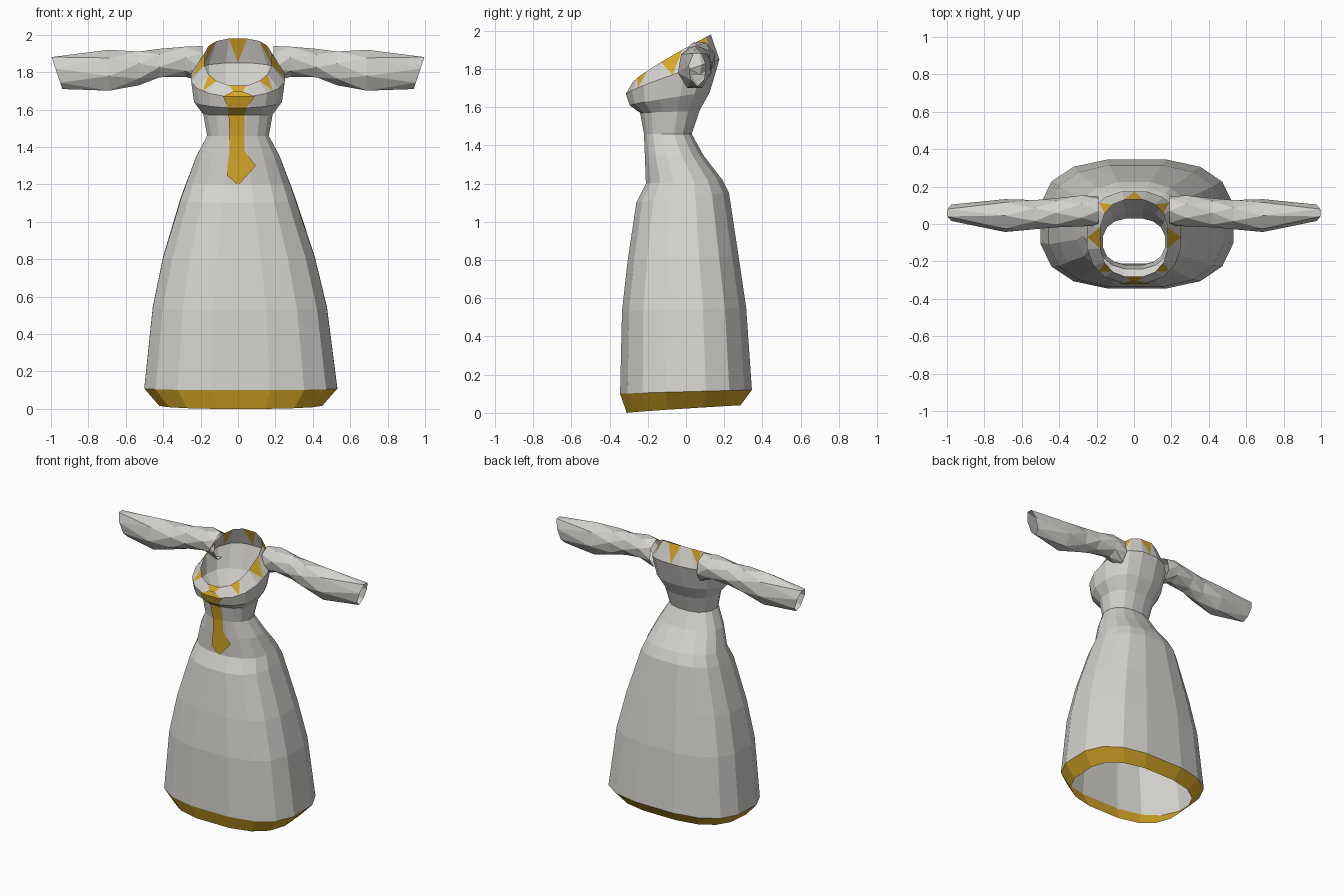
import bpy, bmesh, math

if "Cube" in bpy.data.objects:
    bpy.data.objects.remove(bpy.data.objects["Cube"])

def material(name, rgb):
    m = bpy.data.materials.new(name)
    m.diffuse_color = (*rgb, 1)
    m.use_nodes = True
    m.node_tree.nodes["Principled BSDF"].inputs["Base Color"].default_value = m.diffuse_color
    return m

WHITE = material("off white cloth", (0.66, 0.65, 0.62))
GOLD = material("gold trim", (0.68, 0.39, 0.02))
N = 16

def finish(bm, name, mats, recalc=True):
    if recalc:
        bmesh.ops.recalc_face_normals(bm, faces=bm.faces)
    me = bpy.data.meshes.new(name)
    bm.to_mesh(me)
    bm.free()
    for m in mats:
        me.materials.append(m)
    ob = bpy.data.objects.new(name, me)
    bpy.context.collection.objects.link(ob)
    return ob

def spow(v, p):
    return math.copysign(abs(v) ** p, v)

def body_ring(bm, zf, zb, cx, rx, yf, yb, n):
    """Rounded-box ring, tilted from zf at the front to zb at the back."""
    out = []
    for i in range(N):
        a = 2 * math.pi * (i + 0.5) / N + math.pi / 2
        s = spow(math.sin(a), 2 / n) / 0.984
        x = cx + rx * spow(math.cos(a), 2 / n) / 0.984
        t = min(1.0, max(0.0, (1 + s) / 2))
        out.append(bm.verts.new((x, yf + (yb - yf) * t, zf + (zb - zf) * t ** 0.85)))
    return out

def bridge(bm, a, b, mat=0):
    n = len(a)
    for i in range(n):
        j = (i + 1) % n
        bm.faces.new((a[i], a[j], b[j], b[i])).material_index = mat

# Skirt and bodice, open at hem and neck: z front, z back, centre x, half width, y front, y back, squareness
rings = [
    (0.00, 0.04, 0.015, 0.435, -0.31, 0.285, 2.7),
    (0.10, 0.12, 0.015, 0.515, -0.345, 0.345, 2.7),
    (0.53, 0.55, 0.01, 0.465, -0.335, 0.315, 2.7),
    (0.80, 0.82, 0.005, 0.405, -0.305, 0.275, 2.6),
    (1.10, 1.15, 0, 0.305, -0.26, 0.225, 2.5),
    (1.20, 1.22, 0, 0.275, -0.21, 0.19, 2.4),
    (1.34, 1.35, 0, 0.225, -0.215, 0.09, 2.4),
    (1.46, 1.46, 0, 0.165, -0.22, 0.03, 2.4),
    (1.57, 1.58, 0, 0.185, -0.24, 0.07, 2.4),
    (1.61, 1.68, 0, 0.235, -0.295, 0.125, 2.4),
    (1.67, 1.85, 0, 0.25, -0.315, 0.175, 2.4),
]
bm = bmesh.new()
loops = [body_ring(bm, *r) for r in rings]
for k in range(len(loops) - 1):
    bridge(bm, loops[k], loops[k + 1], 1 if k == 0 else 0)

# Neckline band with alternating gold teeth (one centred at the back and one at the front)
low = loops[-1]
top = body_ring(bm, 1.73, 1.98, 0, 0.18, -0.28, 0.13, 2.5)
for i in range(N):
    j = (i + 1) % N
    if i % 2:
        apex = bm.verts.new((low[i].co + low[j].co) / 2)
        bm.faces.new((low[i], apex, top[i]))
        bm.faces.new((apex, low[j], top[j]))
        bm.faces.new((apex, top[j], top[i])).material_index = 1
    else:
        bm.faces.new((low[i], low[j], top[j], top[i]))
finish(bm, "gown_body", [WHITE, GOLD])

# Sleeves: x, z centre, z radius, y centre, y radius
sleeve = [
    (0.19, 1.84, 0.10, 0.07, 0.08),
    (0.28, 1.86, 0.085, 0.07, 0.085),
    (0.42, 1.845, 0.08, 0.06, 0.08),
    (0.53, 1.825, 0.095, 0.05, 0.08),
    (0.69, 1.805, 0.115, 0.045, 0.09),
    (0.97, 1.80, 0.09, 0.06, 0.045),
]
for side, name in ((-1, "left_sleeve"), (1, "right_sleeve")):
    bm = bmesh.new()
    prev = None
    for k, (x, zc, rz, yc, ry) in enumerate(sleeve):
        ring = []
        for i in range(7):
            a = 2 * math.pi * (i + 0.5 * (k % 2)) / 7 + math.pi / 2
            shear = 0.03 * math.sin(a) if k == len(sleeve) - 1 else 0
            ring.append(bm.verts.new((side * (x + shear), yc + ry * math.cos(a), zc + rz * math.sin(a))))
        if prev:
            # staggered rings give the faceted cloth folds
            for i in range(7):
                j = (i + 1) % 7
                if k % 2:
                    bm.faces.new((prev[i], prev[j], ring[i]))
                    bm.faces.new((prev[j], ring[j], ring[i]))
                else:
                    bm.faces.new((prev[i], ring[j], ring[i]))
                    bm.faces.new((prev[i], prev[j], ring[j]))
        prev = ring
    finish(bm, name, [WHITE])

# Gold front ribbon with pointed tail: z, left x, right x, y
rows = [
    (1.70, -0.02, 0.02, -0.308),
    (1.67, -0.08, 0.09, -0.322),
    (1.61, -0.055, 0.045, -0.302),
    (1.57, -0.05, 0.035, -0.248),
    (1.46, -0.045, 0.035, -0.228),
    (1.38, -0.045, 0.035, -0.224),
    (1.30, -0.055, 0.095, -0.221),
    (1.25, -0.06, 0.05, -0.22),
    (1.20, -0.005, 0.005, -0.218),
]
bm = bmesh.new()
prev = None
for z, xl, xr, y in rows:
    pair = [bm.verts.new((xl, y, z)), bm.verts.new((xr, y, z))]
    if prev:
        bm.faces.new((prev[1], prev[0], pair[0], pair[1]))
    prev = pair
finish(bm, "front_ribbon", [GOLD], recalc=False)
